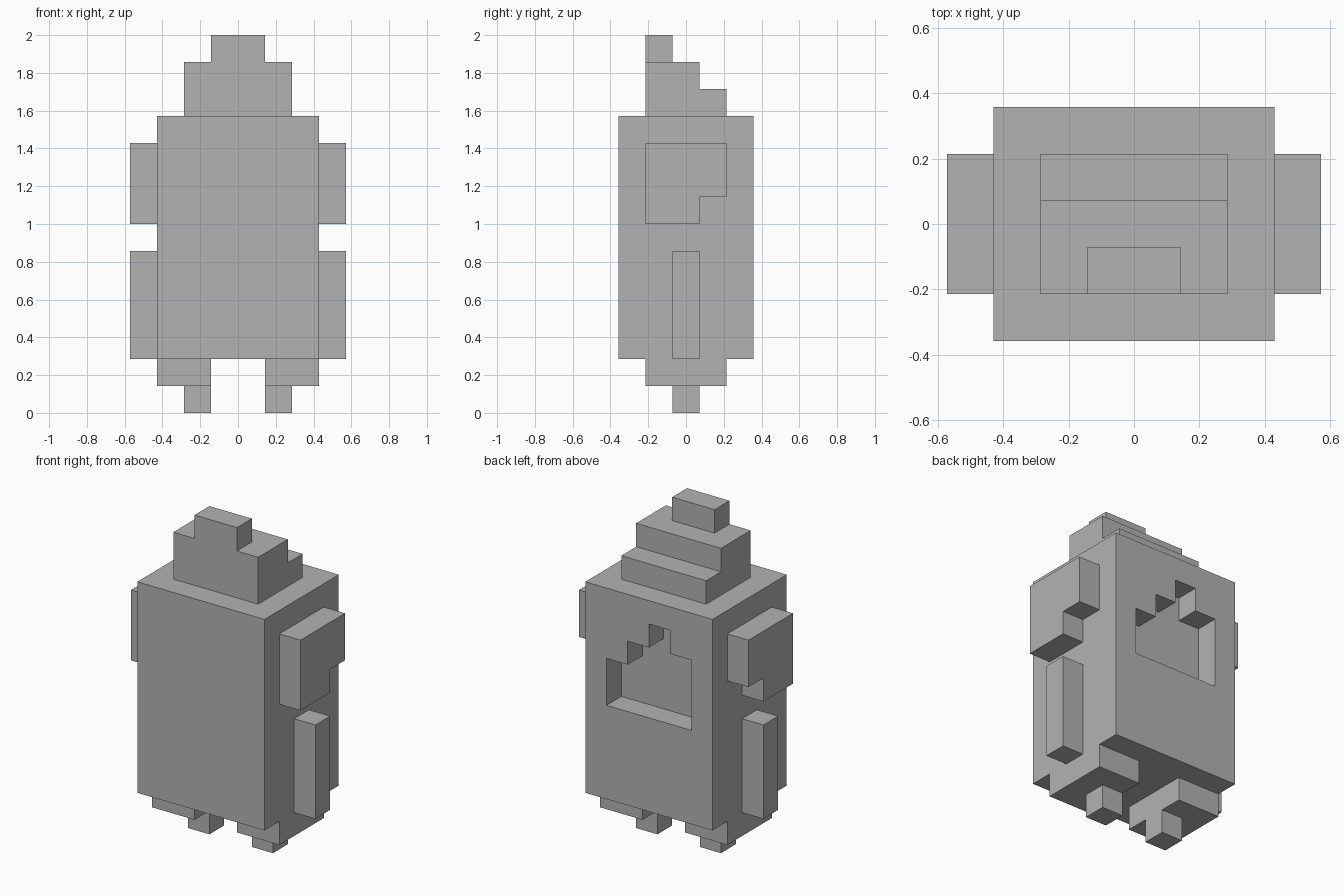
import bpy
import bmesh
from mathutils import Vector

U = 1 / 7  # edge of one building block

cube = bpy.data.objects.get("Cube")
if cube:
    bpy.data.objects.remove(cube, do_unlink=True)

grey = bpy.data.materials.new("plain grey")
grey.use_nodes = True
tone = (0.45, 0.45, 0.45, 1)
grey.diffuse_color = tone
grey.node_tree.nodes["Principled BSDF"].inputs["Base Color"].default_value = tone


def prism(name, axis, outline, start, end):
    """Extrude an outline, given in blocks, along x (y,z points) or y (x,z points)."""
    def place(a, b, depth):
        p = (depth, a, b) if axis == "x" else (a, depth, b)
        return Vector(p) * U

    bm = bmesh.new()
    face = bm.faces.new([bm.verts.new(place(a, b, start)) for a, b in outline])
    sweep = place(0, 0, end) - place(0, 0, start)
    ext = bmesh.ops.extrude_face_region(bm, geom=[face], use_keep_orig=True)
    moved = [g for g in ext["geom"] if isinstance(g, bmesh.types.BMVert)]
    bmesh.ops.translate(bm, verts=moved, vec=sweep)
    bmesh.ops.recalc_face_normals(bm, faces=bm.faces)
    mesh = bpy.data.meshes.new(name)
    bm.to_mesh(mesh)
    bm.free()
    mesh.materials.append(grey)
    obj = bpy.data.objects.new(name, mesh)
    bpy.context.scene.collection.objects.link(obj)
    return obj


def rect(a0, a1, b0, b1):
    return [(a0, b0), (a1, b0), (a1, b1), (a0, b1)]


# Torso with a stepped recess cut into its back
torso = prism("torso", "x", rect(-2.5, 2.5, 2, 11), -3, 3)
recess = [(-2, 6), (2, 6), (2, 8), (1, 8), (1, 9), (0, 9),
          (0, 10), (-1, 10), (-1, 9), (-2, 9)]
cutter = prism("back_recess_cutter", "y", recess, 1.5, 3)
cutter.hide_render = True
cut = torso.modifiers.new("back recess", "BOOLEAN")
cut.operation = "DIFFERENCE"
cut.solver = "EXACT"
cut.object = cutter
bpy.context.view_layer.update()
shape = torso.evaluated_get(bpy.context.evaluated_depsgraph_get())
carved = bpy.data.meshes.new_from_object(shape)
torso.modifiers.clear()
torso.data = carved
bpy.data.objects.remove(cutter, do_unlink=True)

# Head with a step at the back, and a crest on top
head = [(-1.5, 11), (1.5, 11), (1.5, 12), (0.5, 12), (0.5, 13), (-1.5, 13)]
prism("head", "x", head, -2, 2)
prism("crest", "x", rect(-1.5, -0.5, 13, 14), -1, 1)

# Paired limbs
shoulder = [(-1.5, 7), (0.5, 7), (0.5, 8), (1.5, 8), (1.5, 10), (-1.5, 10)]
for side, s in (("left", 1), ("right", -1)):
    prism(side + "_shoulder", "x", shoulder, 3 * s, 4 * s)
    prism(side + "_forearm", "x", rect(-0.5, 0.5, 2, 6), 3 * s, 4 * s)
    prism(side + "_thigh", "x", rect(-1.5, 1.5, 1, 2), s, 3 * s)
    prism(side + "_foot", "x", rect(-0.5, 0.5, 0, 1), s, 2 * s)
